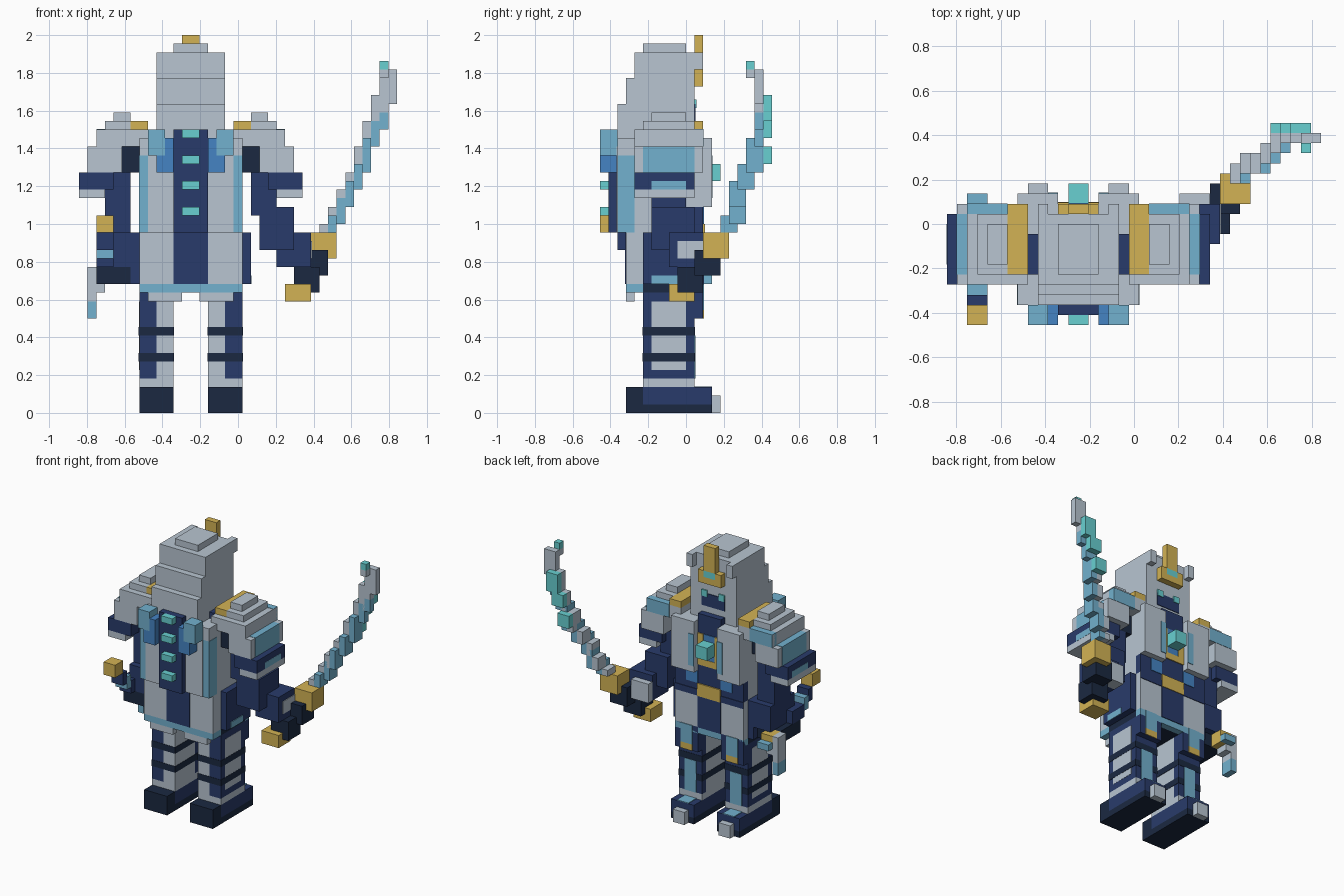
import bpy, bmesh
from mathutils import Vector

cube = bpy.data.objects.get("Cube")
if cube:
    bpy.data.objects.remove(cube, do_unlink=True)

UNIT = 1 / 22                      # edge of one block
ORIGIN = Vector((-0.25, 0, 0))     # body centre line


def material(name, r, g, b):
    mat = bpy.data.materials.new(name)
    mat.use_nodes = True
    mat.diffuse_color = (r, g, b, 1)
    mat.node_tree.nodes["Principled BSDF"].inputs["Base Color"].default_value = (r, g, b, 1)
    return mat


GREY = material("armour_grey", .48, .56, .64)
NAVY = material("navy_cloth", .022, .044, .145)
DARK = material("dark_leather", .011, .022, .053)
SKY = material("light_blue_trim", .17, .44, .62)
BLUE = material("mid_blue", .06, .23, .55)
TEAL = material("teal_glow", .14, .63, .64)
GOLD = material("gold", .65, .45, .09)


def box(name, mat, x, y, z):
    """Block spanning the given (low, high) pairs in block units."""
    mesh = bpy.data.meshes.new(name)
    bm = bmesh.new()
    bmesh.ops.create_cube(bm, size=1)
    spans = (x, y, z)
    for v in bm.verts:
        v.co = ORIGIN + UNIT * Vector([s[1] if c > 0 else s[0] for s, c in zip(spans, v.co)])
    bm.to_mesh(mesh)
    bm.free()
    mesh.materials.append(mat)
    obj = bpy.data.objects.new(name, mesh)
    bpy.context.collection.objects.link(obj)
    return obj


def pair(name, mat, x, y, z):
    """Block and its mirror image across the body centre line."""
    box("left_" + name, mat, x, y, z)
    box("right_" + name, mat, (-x[1], -x[0]), y, z)


# Head and hood
box("head", GREY, (-4, 4), (-6, 1), (31, 42))
box("head_crown", GREY, (-2, 2), (-5, 0), (42, 43))
box("hood_back", GREY, (-4, 4), (-7, -6), (31, 39))
box("hood_tail", GREY, (-4, 4), (-8, -7), (31, 36))
pair("helmet_horn", GREY, (3, 4), (1, 2), (40, 42))
box("crest", GOLD, (-1, 1), (1, 2), (40, 44))
box("brow_gem", TEAL, (-1, 1), (1, 2), (39, 40))
pair("brow_side", GOLD, (1, 2), (1, 2), (39, 40))
box("brow_band", GOLD, (-2, 2), (1, 2), (38, 39))
box("visor", NAVY, (-2, 2), (1, 1.1), (34, 36))
pair("eye", TEAL, (1, 2), (1, 1.2), (35.5, 36.5))

# Torso
box("torso", GREY, (-6, 6), (-7, 1), (21, 32))
pair("torso_edge", SKY, (5, 6.05), (-8, -6), (21, 30))
pair("back_shoulder", GREY, (4, 6), (-8, -7), (30, 32))
pair("back_plate", GREY, (2, 5), (-8.1, -7), (21, 31))
box("chest_centre", NAVY, (-2, 2), (1, 2), (21, 33))
pair("chest_plate", GREY, (2, 6), (1, 3), (24, 32))
pair("chest_inlay", SKY, (2, 3), (3, 3.1), (25, 30))
pair("chest_bracket", GOLD, (1, 2), (2, 2.15), (26, 30))
box("chest_bracket_base", GOLD, (-2, 2), (2, 2.15), (25, 26))
box("gem_mount", BLUE, (-1, 1), (2, 2.1), (26, 30))
box("chest_gem", TEAL, (-1, 1), (2, 4), (27, 29))
pair("belly", NAVY, (2, 6), (1, 2), (21, 24))
pair("belly_inlay", BLUE, (2, 4), (2, 2.1), (22, 24))
pair("collar", NAVY, (4, 5), (-5, -1), (32, 33))

# Spine and back pouches
box("spine", NAVY, (-2, 2), (-9, -7), (21, 33))
for z in (23, 26, 29, 32):
    box("spine_stud", TEAL, (-1, 1), (-10, -9), (z, z + 1))
pair("pouch_top", SKY, (3, 5), (-10, -8), (30, 33))
pair("pouch_inner", BLUE, (2, 3), (-10, -8), (28, 32))
pair("pouch_base", BLUE, (3, 4), (-10, -8), (28, 30))

# Skirt and belt
box("skirt", GREY, (-6, 6), (-7, 2), (15, 21))
box("skirt_core", DARK, (-6, 6), (-5, 1), (14, 15))
box("skirt_back_trim", SKY, (-6, 6), (-7, -5), (14, 15))
box("skirt_front_trim", SKY, (-6, 6), (1, 2), (14, 15))
box("skirt_back_stripe", NAVY, (-2, 2), (-7.1, -7), (15, 21))
box("skirt_front_stripe", NAVY, (-2, 2), (2, 2.1), (15, 20))
pair("skirt_flap", GREY, (1, 5), (-7, -6), (13, 14))
box("belt", NAVY, (-6, 6), (2, 2.1), (20, 21))
box("buckle", GOLD, (-2, 2), (2, 2.2), (20, 22))
pair("hip_plate", NAVY, (6, 7), (-5, 1), (15, 21))
pair("hip_trim", SKY, (7, 7.1), (-4, -1), (15, 16))

# Legs and feet
pair("ankle", GREY, (2, 6), (-5, 1), (3, 4))
pair("inner_leg", GREY, (2, 4), (-5, 0), (4, 14))
pair("outer_leg", NAVY, (4, 6), (-5, 0), (4, 14))
pair("shin", NAVY, (2, 6), (0, 1), (4, 14))
pair("leg_panel", GREY, (6, 6.03), (-4, 0), (5, 13))
pair("shin_panel", SKY, (3, 5), (1, 1.1), (4, 9))
pair("knee", NAVY, (2, 6), (1, 2), (11, 15))
pair("knee_inlay", SKY, (3, 5), (2, 2.1), (12, 15))
pair("knee_buckle", GOLD, (3, 5), (2, 2.1), (11, 12))
for z in (6, 9):
    pair("leg_strap", DARK, (1.95, 6.06), (-5.05, 1.05), (z, z + 1))
pair("sole", DARK, (2, 6), (-7, 3), (0, 1))
pair("heel", DARK, (2, 6), (-7, -5), (1, 3))
pair("boot", NAVY, (2, 6), (-5, 3), (1, 3))
pair("boot_inlay", SKY, (3, 5), (1, 3), (3, 3.1))
pair("toe", GREY, (3, 5), (3, 4), (0, 2))

# Shoulder armour
pair("shoulder_cap", GREY, (7, 9), (-4, 0), (34, 35))
pair("shoulder_upper", GREY, (7, 10), (-5, 1), (33, 34))
pair("shoulder_gold", GOLD, (5, 7), (-5, 2), (33, 34))
pair("shoulder_middle", GREY, (5, 11), (-6, 2), (31, 33))
pair("shoulder_lower", GREY, (8, 12), (-6, 2), (28, 31))
pair("shoulder_side_trim", SKY, (11, 12.05), (-5, 1), (28, 31.05))
pair("shoulder_front_trim", SKY, (7, 11), (1, 2.05), (31, 33.05))
pair("shoulder_joint", DARK, (6, 8), (-5, 0), (28, 31))
pair("sleeve_band", NAVY, (9, 13), (-6, 1), (26, 28))
pair("sleeve_hem", GREY, (10, 13), (-6, 1), (25, 26))
pair("sleeve_inlay", SKY, (13, 13.03), (-4, 0), (26, 27))

# Sword arm, stepping outward and forward
box("left_upper_arm", NAVY, (7, 10), (-4, 0), (23, 31))
box("left_elbow", NAVY, (8, 12), (-4, 1), (19, 24))
box("left_forearm", NAVY, (10, 14), (-2, 2), (17, 21))
box("left_gauntlet", GREY, (10, 13), (1, 3), (17, 20))
box("left_gauntlet_side", GREY, (14, 14.1), (-1, 2), (18, 20))

# Dagger arm
box("right_upper_arm", NAVY, (-10, -7), (-4, 0), (21, 31))
box("right_forearm", NAVY, (-10, -6), (-5, 1), (17, 21))
box("right_hand", DARK, (-11, -7), (-5, 0), (15, 17))

# Sword hilt
box("sword_guard", GOLD, (14, 17), (2, 5), (18, 21))
box("sword_grip_upper", DARK, (13, 16), (1, 4), (16, 19))
box("sword_grip_lower", DARK, (12, 15), (-1, 2), (14, 17))
box("sword_pommel", GOLD, (11, 14), (-2, 1), (13, 15))

# Lower blade, rising in steps: x, y, bottom, top
for x, y, low, high in ((15, 4, 21, 22), (16, 5, 22, 24), (17, 5, 24, 26),
                        (18, 6, 26, 28), (19, 7, 28, 31)):
    box("blade_spine", GREY, (x, x + 1), (y, y + 2), (low, high))
    box("blade_edge", SKY, (x + 1, x + 2), (y, y + 2), (low, high + 1))

# Upper blade with a glowing outer curve
for x, y, low, high in ((19, 8, 28, 31), (20, 8, 31, 34), (21, 8, 33, 37)):
    box("blade_upper_spine", GREY, (x, x + 1), (y, y + 1), (low, high))
    box("blade_upper_edge", SKY, (x + 1, x + 2), (y, y + 1), (low, min(high, 35)))
    box("blade_glow", TEAL, (x, x + 2), (y + 1, y + 2), (low + 1, high))
box("blade_upper_back", GREY, (22, 23), (8, 9), (35, 37))
box("blade_head", GREY, (22, 24), (8, 9), (36, 40))
box("blade_tip_base", GREY, (22, 23), (7, 8), (39, 40))
box("blade_tip", TEAL, (22, 23), (7, 8), (40, 41))

# Dagger, sloping down and forward through the hand
box("dagger_pommel", GOLD, (-11, -9), (-10, -8), (21, 23))
box("dagger_grip_upper", NAVY, (-11, -9), (-8, -7), (19, 21))
box("dagger_grip_band", SKY, (-11, -9), (-7, -6), (18, 20))
box("dagger_grip_lower", NAVY, (-11, -9), (-6, -3), (17, 19))
box("dagger_guard", GOLD, (-11, -9), (0, 2), (15, 17))
box("dagger_guard_front", SKY, (-11, -9), (2, 3), (15, 16))
box("dagger_blade", GREY, (-12, -11), (0, 2), (13, 17))
box("dagger_blade_inner", GREY, (-11, -10), (0, 2), (14, 15))
box("dagger_tip", SKY, (-12, -11), (0, 2), (11, 13))
